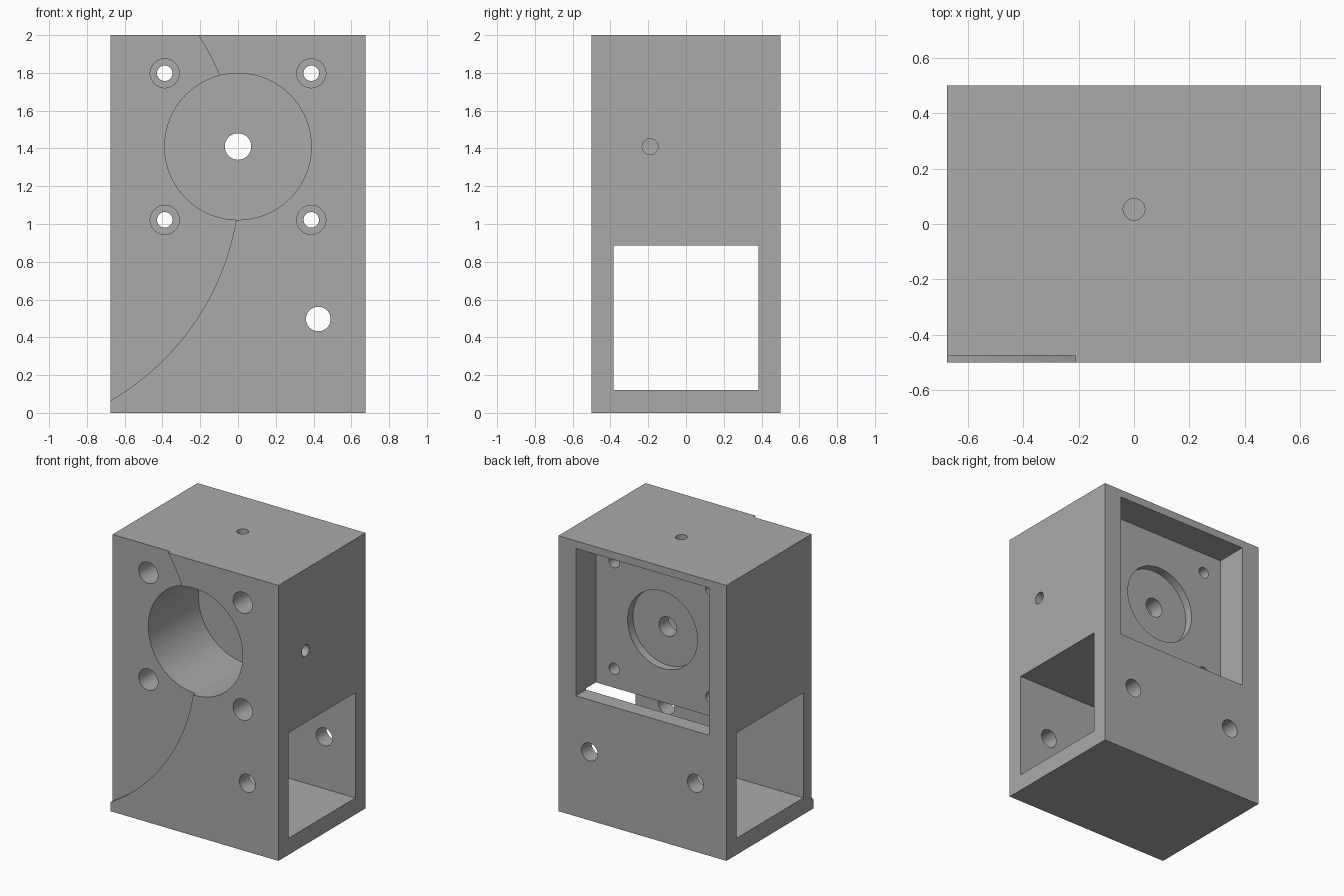
import bpy
from mathutils import Vector

cube = bpy.data.objects.get("Cube")
if cube:
    bpy.data.objects.remove(cube, do_unlink=True)

grey = bpy.data.materials.new("plain_grey")
grey.use_nodes = True
colour = (0.4, 0.4, 0.4, 1)
grey.diffuse_color = colour
grey.node_tree.nodes["Principled BSDF"].inputs["Base Color"].default_value = colour


def box(name, low, high):
    low, high = Vector(low), Vector(high)
    bpy.ops.mesh.primitive_cube_add(size=1, location=(low + high) / 2)
    ob = bpy.context.object
    ob.name = name
    ob.scale = high - low
    bpy.ops.object.transform_apply(location=True, rotation=False, scale=True)
    return ob


def rod(name, start, end, radius, sides=64):
    start, end = Vector(start), Vector(end)
    axis = end - start
    bpy.ops.mesh.primitive_cylinder_add(
        vertices=sides, radius=radius, depth=axis.length,
        location=(start + end) / 2, rotation=axis.to_track_quat("Z", "Y").to_euler())
    ob = bpy.context.object
    ob.name = name
    return ob


def bore_y(name, x, z, front, back, radius, sides=64):
    return rod(name, (x, front, z), (x, back, z), radius, sides)


body = box("motor_mount_block", (-0.675, -0.5, 0), (0.675, 0.5, 2))
body.data.materials.append(grey)

FRONT, BACK = -0.6, 0.6      # beyond the outer faces
MID = 1.41                   # height of the main bore
SCREW = 0.388                # screw offset from the bore axis
FLOOR = 0.27                 # floor of the rear pocket

# Side tunnel, rear pocket and the shallow curved relief on the front
cutters = [
    box("side_tunnel", (-0.8, -0.385, 0.12), (0.8, 0.383, 0.885)),
    box("rear_pocket", (-0.535, FLOOR, MID - 0.535), (0.535, BACK, MID + 0.535)),
    bore_y("front_relief", -1.364, 1.254, FRONT, -0.475, 1.374, 192),
    # Main bore, rear boss recess and shaft hole
    bore_y("main_bore", 0, MID, FRONT, 0.1, 0.388, 96),
    bore_y("boss_recess", 0, MID, 0.21, 0.35, 0.28, 96),
    bore_y("shaft_hole", 0, MID, 0, 0.3, 0.07),
    # Small holes from the top and right side into the bore
    rod("top_hole", (0, 0.053, MID), (0, 0.053, 2.1), 0.039),
    rod("side_hole", (0, -0.19, MID), (0.8, -0.19, MID), 0.042),
    # Access hole through the front wall
    bore_y("front_access_hole", 0.425, 0.497, FRONT, 0, 0.065),
]

# Counterbored screw holes and rear wall holes
for sx in (-1, 1):
    cutters.append(bore_y("rear_wall_hole", sx * 0.425, 0.497, 0, BACK, 0.065))
    for sz in (-1, 1):
        x, z = sx * SCREW, MID + sz * SCREW
        cutters.append(bore_y("counterbore", x, z, FRONT, 0.1, 0.077))
        cutters.append(bore_y("screw_hole", x, z, 0, 0.33, 0.041))

# Cut every opening, then drop the cutters
bpy.ops.object.select_all(action="DESELECT")
bpy.context.view_layer.objects.active = body
body.select_set(True)
for cutter in cutters:
    mod = body.modifiers.new(cutter.name, "BOOLEAN")
    mod.operation = "DIFFERENCE"
    mod.solver = "EXACT"
    mod.object = cutter
    bpy.ops.object.modifier_apply(modifier=mod.name)
    bpy.data.objects.remove(cutter, do_unlink=True)

bpy.ops.object.shade_smooth_by_angle()
